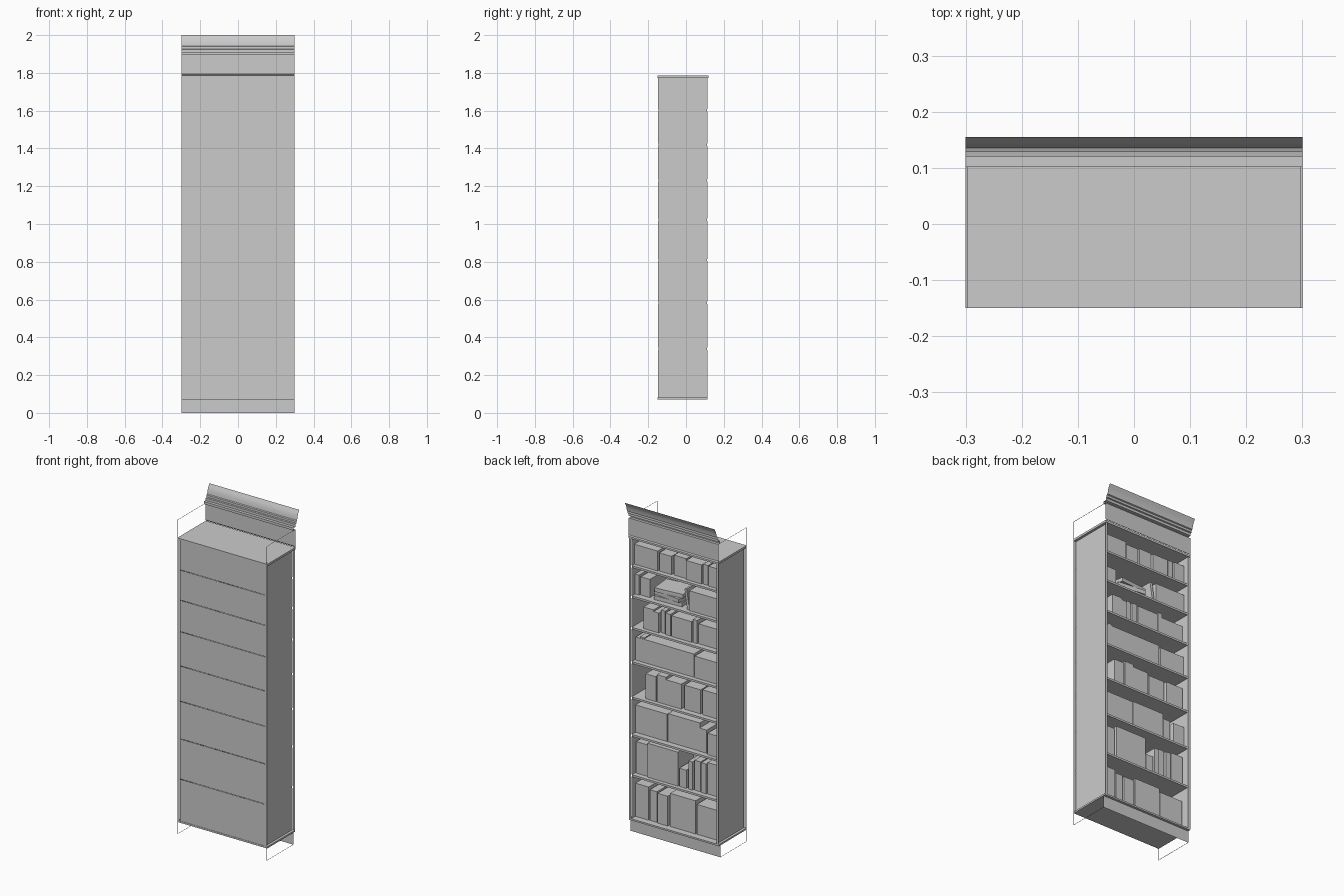
import bpy, bmesh, random
from mathutils import Matrix

if "Cube" in bpy.data.objects:
    bpy.data.objects.remove(bpy.data.objects["Cube"])

random.seed(4)


def make(name, bm):
    me = bpy.data.meshes.new(name)
    bm.to_mesh(me)
    bm.free()
    ob = bpy.data.objects.new(name, me)
    bpy.context.collection.objects.link(ob)
    return ob


def box(name, lo, hi, rot=0.0, axis='Z'):
    """Box between two corners, turned about its own centre."""
    c = [(a + b) / 2 for a, b in zip(lo, hi)]
    s = [b - a for a, b in zip(lo, hi)] + [1]
    bm = bmesh.new()
    m = Matrix.Translation(c) @ Matrix.Rotation(rot, 4, axis) @ Matrix.Diagonal(s)
    bmesh.ops.create_cube(bm, size=1, matrix=m)
    return make(name, bm)


def sheet(name, path, vec):
    """Thin sheet: a point path swept along vec."""
    bm = bmesh.new()
    a = [bm.verts.new(p) for p in path]
    b = [bm.verts.new([p[i] + vec[i] for i in range(3)]) for p in path]
    for i in range(len(path) - 1):
        bm.faces.new((a[i], a[i + 1], b[i + 1], b[i]))
    return make(name, bm)


W, IN, BACK = 0.30, 0.285, -0.15

# top and bottom boards
box("top_board", (-W, BACK, 1.774), (W, 0.12, 1.787))
box("bottom_board", (-W, BACK, 0.072), (W, 0.115, 0.082))

# plinth and frieze are single sheets
sheet("plinth", [(-W, 0.10, 0), (-W, 0.10, 0.075)], (2 * W, 0, 0))
sheet("frieze", [(-W, 0.123, 1.787), (-W, 0.118, 1.793), (-W, 0.118, 1.895),
                 (-W, 0.102, 1.895)], (2 * W, 0, 0))

# cornice: small steps, then a cove
prof = [(0.102, 1.895), (0.102, 1.91), (0.12, 1.91), (0.12, 1.925),
        (0.128, 1.927), (0.128, 1.94), (0.135, 1.943), (0.137, 1.955),
        (0.140, 1.968), (0.145, 1.981), (0.151, 1.991), (0.155, 2.0)]
cornice = sheet("cornice", [(-W, y, z) for y, z in prof], (2 * W, 0, 0))
bpy.context.view_layer.objects.active = cornice
cornice.select_set(True)
bpy.ops.object.shade_smooth_by_angle()

# stile faces, front and back, and thin rims at the top and the foot
T = 0.003
for sx in (-1, 1):
    for y in (0.117, BACK):
        sheet("stile", [(sx * IN, y, 0.075), (sx * W, y, 0.075)], (0, 0, 1.70))
    for z, yf in ((1.895, 0.118), (0.0, 0.10)):
        sheet("side_rim", [(sx * W, BACK, z), (sx * (W - T), BACK, z)],
              (0, yf - BACK, 0))
    for z, h in ((1.787, 0.108), (0.0, 0.075)):
        sheet("corner_rim", [(sx * W, BACK, z), (sx * (W - T), BACK, z)], (0, 0, h))

# compartments: lining sheets with shelves between
levels = [0.082, 0.34, 0.583, 0.81, 1.023, 1.23, 1.42, 1.602, 1.775]
H = 0.006
for i in range(8):
    z0 = levels[i] + (H if i else 0)
    z1 = levels[i + 1] - (H if i < 7 else 0)
    sheet("compartment_lining", [(-IN, 0.115, z0), (-IN, -0.148, z0),
                                 (IN, -0.148, z0), (IN, 0.115, z0)], (0, 0, z1 - z0))
    if i:
        box("shelf", (-IN, -0.145, levels[i] - H), (IN, 0.11, levels[i] + H))

# books per shelf from the bottom: (left, right, height), measured from the +x end
rows = [
    [(0, 13, .20), (14, 21, .185), (22, 32, .18), (34, 59, .20), (60, 83, .18)],
    [(1, 12, .19), (13, 43, .205), (44, 51, .11), (53, 57, .17), (58, 64, .18),
     (65, 70, .18), (71, 83, .19)],
    [(0, 31, .165), (32, 63, .17), (63, 70, .14), (72, 83, .13)],
    [(11, 21, .15), (22, 31, .165), (31, 46, .15), (48, 64, .145), (66, 83, .15)],
    [(1, 58, .14), (59, 83, .13)],
    [(9, 19, .13), (19, 24, .12), (25, 29, .135), (30, 35, .13), (36, 56, .125),
     (57, 61, .14), (62, 83, .12)],
    [(0, 4, .12), (5, 14, .11), (54, 83, .12)],
    [(0, 23, .12), (24, 36, .11), (38, 50, .12), (51, 66, .115), (67, 72, .12),
     (73, 83, .12)],
]
for i, row in enumerate(rows):
    z = levels[i] + (H if i else 0)
    for a, b, h in row:
        f = 0.08 + random.uniform(-0.008, 0.008)
        box("book", (IN - b / 147, f - 0.15, z), (IN - a / 147, f, z + h))

# leaning books
z = levels[4] + H
box("leaning_book", (0.235, -0.06, z + 0.002), (0.26, 0.08, z + 0.15), -0.16, 'Y')
z = levels[6] + H
box("leaning_book", (-0.07, -0.05, z), (-0.055, 0.08, z + 0.12), 0.15, 'Y')

# stack of flat books
for k, r in enumerate((0.05, -0.12, 0.1)):
    zz = z + k * 0.025
    box("flat_book", (-0.02, -0.06, zz), (0.16, 0.075, zz + 0.024), r)
